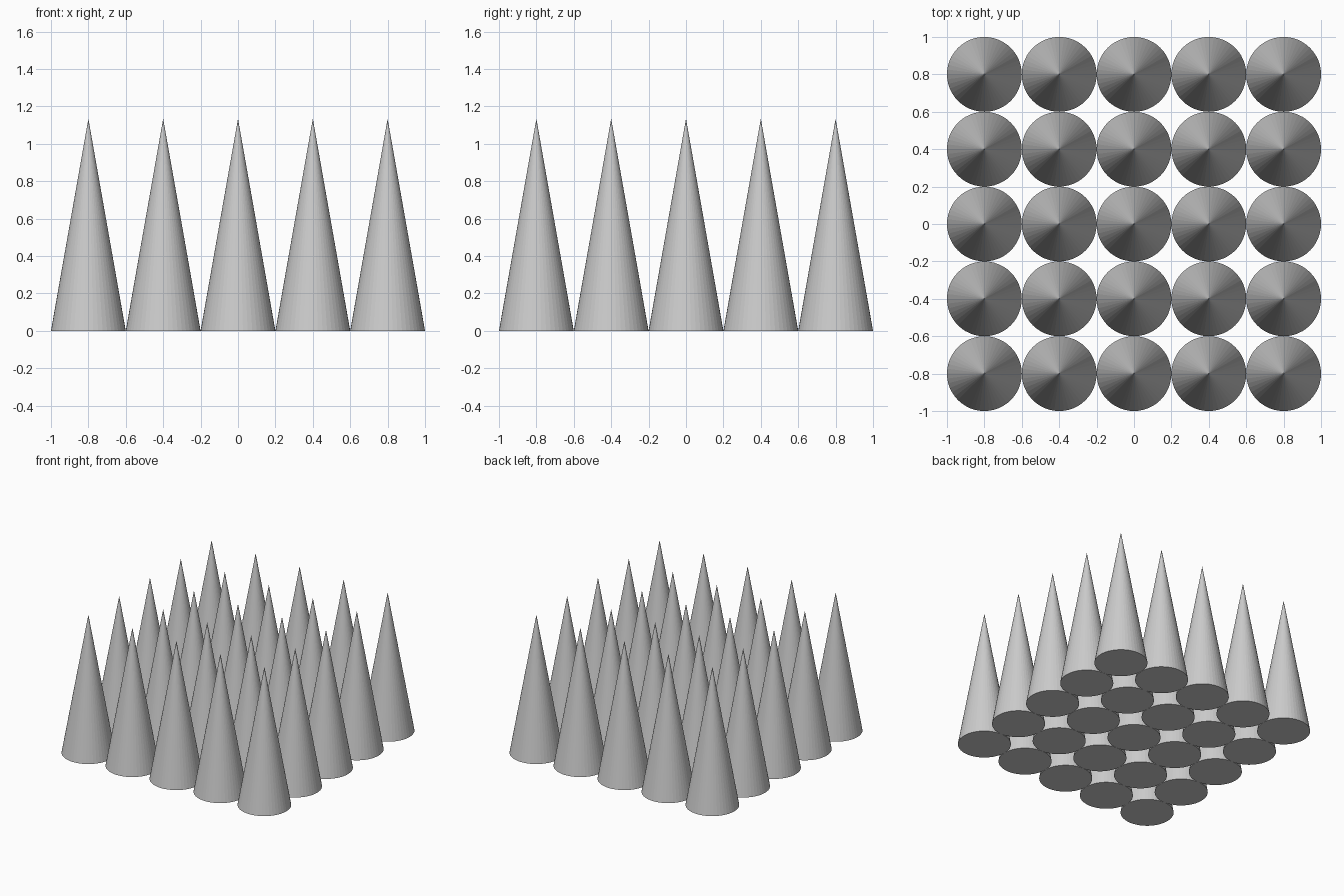
import bpy
import bmesh
import math

if "Cube" in bpy.data.objects:
    bpy.data.objects.remove(bpy.data.objects["Cube"])

COUNT = 5
RADIUS = 0.2
HEIGHT = RADIUS * math.tan(math.radians(80))
SIDES = 48

# One flat-faced spike with a closed base at z = 0
mesh = bpy.data.meshes.new("spike")
bm = bmesh.new()
bmesh.ops.create_cone(bm, cap_ends=True, segments=SIDES,
                      radius1=RADIUS, radius2=0, depth=HEIGHT)
bmesh.ops.remove_doubles(bm, verts=bm.verts[:], dist=1e-5)
bmesh.ops.translate(bm, verts=bm.verts[:], vec=(0, 0, HEIGHT / 2))
bm.to_mesh(mesh)
bm.free()

# Square grid of touching spikes sharing the mesh
for row in range(COUNT):
    for col in range(COUNT):
        spike = bpy.data.objects.new(f"spike_{row}_{col}", mesh)
        spike.location = ((col - (COUNT - 1) / 2) * 2 * RADIUS,
                          (row - (COUNT - 1) / 2) * 2 * RADIUS, 0)
        bpy.context.collection.objects.link(spike)
